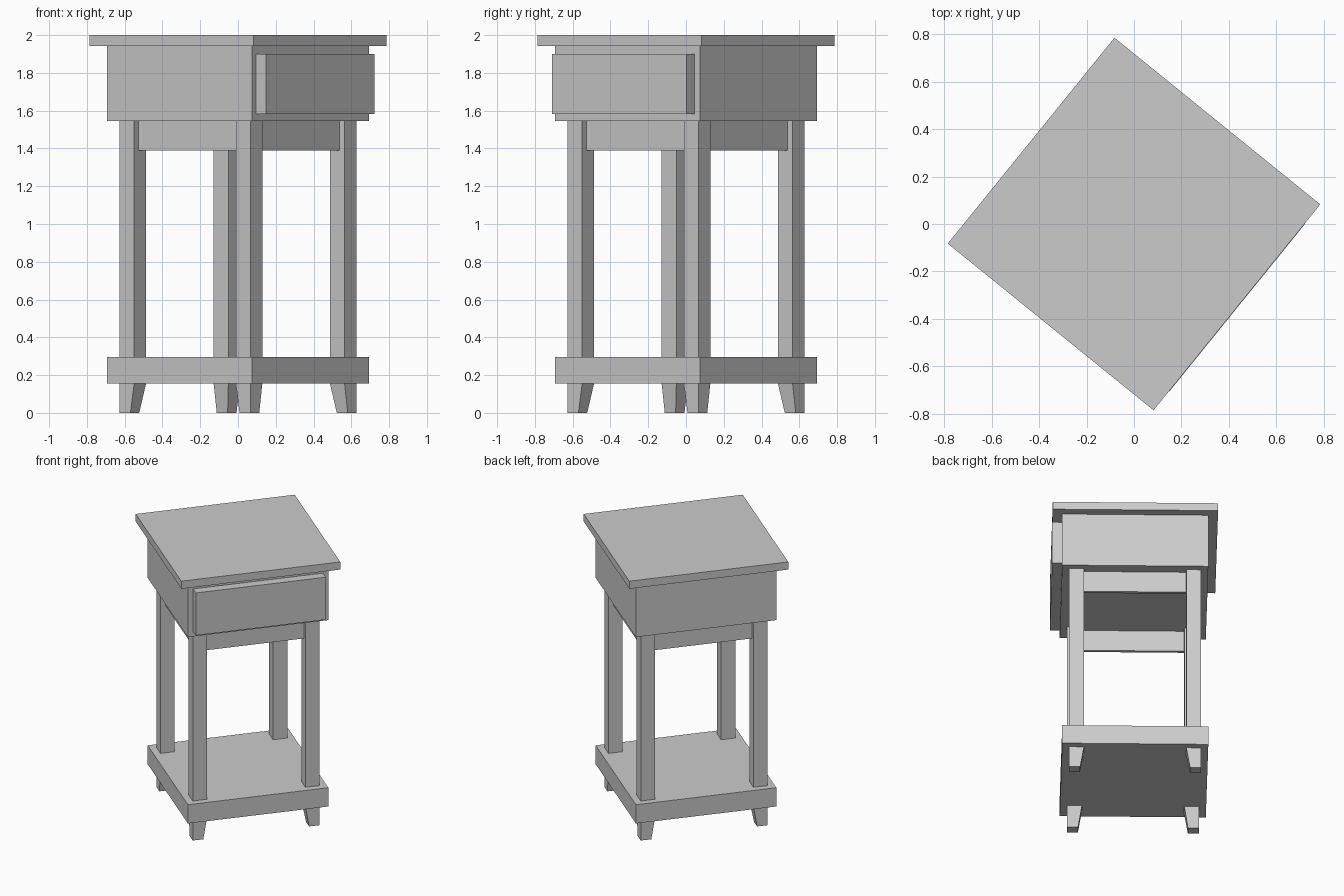
import bpy, bmesh, math
from mathutils import Matrix

if "Cube" in bpy.data.objects:
    bpy.data.objects.remove(bpy.data.objects["Cube"])

TURN = Matrix.Rotation(math.radians(-39), 4, 'Z')  # the table stands turned about z


def block(name, x, y, z, bottom=None):
    """Box from (min, max) ranges; bottom = optional (x, y) ranges for a tapered foot."""
    bm = bmesh.new()
    low = bottom or (x, y)
    rings = []
    for (rx, ry), h in ((low, z[0]), ((x, y), z[1])):
        rx, ry = sorted(rx), sorted(ry)
        rings.append([bm.verts.new((rx[i], ry[j], h))
                      for i, j in ((0, 0), (1, 0), (1, 1), (0, 1))])
    a, b = rings
    bm.faces.new(a[::-1])
    bm.faces.new(b)
    for i in range(4):
        j = (i + 1) % 4
        bm.faces.new((a[i], a[j], b[j], b[i]))
    mesh = bpy.data.meshes.new(name)
    bm.to_mesh(mesh)
    bm.free()
    ob = bpy.data.objects.new(name, mesh)
    ob.matrix_world = TURN
    bpy.context.collection.objects.link(ob)
    return ob


def square(name, half, z):
    return block(name, (-half, half), (-half, half), z)


# Table top, drawer case and lower shelf
square("table_top", 0.559, (1.943, 2.0))
square("drawer_case", 0.494, (1.545, 1.943))
square("lower_shelf", 0.494, (0.155, 0.295))

# Drawer front standing proud of the case
block("drawer_front", (0.494, 0.561), (-0.457, 0.457), (1.583, 1.9))

# Legs, and feet that taper on their inner sides
OUT, IN, TOE = 0.446, 0.346, 0.372
for sx, side in ((-1, "back"), (1, "front")):
    for sy, hand in ((-1, "left"), (1, "right")):
        leg_x, leg_y = (sx * IN, sx * OUT), (sy * IN, sy * OUT)
        block(f"{side}_{hand}_leg", leg_x, leg_y, (0.295, 1.545))
        block(f"{side}_{hand}_foot", leg_x, leg_y, (0, 0.155),
              ((sx * TOE, sx * OUT), (sy * TOE, sy * OUT)))

# Thin aprons between the legs
for s, side in ((-1, "back"), (1, "front")):
    block(f"{side}_apron", (s * 0.388, s * 0.41), (-IN, IN), (1.39, 1.545))
for s, side in ((-1, "left"), (1, "right")):
    block(f"{side}_apron", (-IN, IN), (s * 0.388, s * 0.41), (1.39, 1.545))
